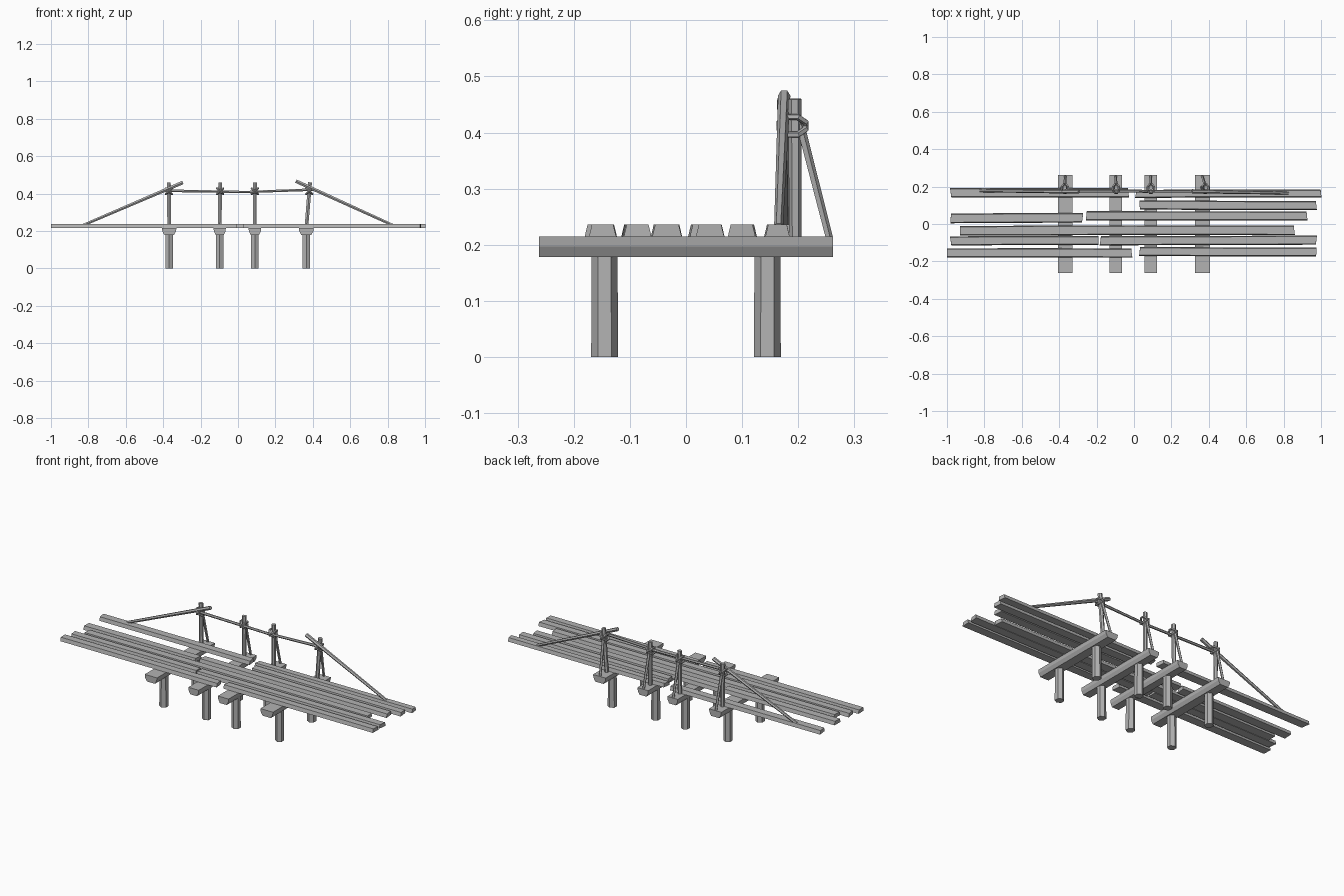
import bpy, bmesh, math, random
from mathutils import Vector, Matrix

random.seed(4)
cube = bpy.data.objects.get("Cube")
if cube:
    bpy.data.objects.remove(cube, do_unlink=True)

GREY = 0.45
wood = bpy.data.materials.new("weathered_grey_wood")
wood.use_nodes = True
wood.diffuse_color = (GREY, GREY, GREY, 1)
wood.node_tree.nodes["Principled BSDF"].inputs["Base Color"].default_value = (GREY, GREY, GREY, 1)


def finish(name, bm):
    bmesh.ops.recalc_face_normals(bm, faces=bm.faces)
    mesh = bpy.data.meshes.new(name)
    bm.to_mesh(mesh)
    bm.free()
    mesh.materials.append(wood)
    obj = bpy.data.objects.new(name, mesh)
    bpy.context.collection.objects.link(obj)
    return obj


def loft(name, rings):
    """Closed prism through matching rings of points."""
    bm = bmesh.new()
    loops = [[bm.verts.new(p) for p in ring] for ring in rings]
    n = len(loops[0])
    for a, b in zip(loops, loops[1:]):
        for i in range(n):
            j = (i + 1) % n
            bm.faces.new((a[i], a[j], b[j], b[i]))
    bm.faces.new(loops[0])
    bm.faces.new(loops[-1])
    return finish(name, bm)


def pole(name, start, end, r0, r1, sides=6):
    """Tapered faceted pole between two points."""
    start, end = Vector(start), Vector(end)
    axis = (end - start).normalized()
    u = Vector((0, 1, 0))
    u = (u - axis * u.dot(axis)).normalized()
    v = axis.cross(u)
    angles = [math.tau * i / sides for i in range(sides)]
    return loft(name, [[c + (u * math.cos(a) + v * math.sin(a)) * r for a in angles]
                       for c, r in ((start, r0), (end, r1))])


def lashing(name, centre, tilt):
    """Rope loop tied around a post."""
    bm = bmesh.new()
    turn = Matrix.Translation(centre) @ Matrix.Rotation(tilt, 4, 'Y')
    major, minor, n, m = 0.025, 0.006, 8, 5
    grid = []
    for i in range(n):
        a = math.tau * (i + 0.5) / n
        row = []
        for k in range(m):
            b = math.tau * k / m
            r = major + minor * math.cos(b)
            row.append(bm.verts.new(turn @ Vector((r * math.cos(a), r * math.sin(a), minor * math.sin(b)))))
        grid.append(row)
    for i in range(n):
        for k in range(m):
            i2, k2 = (i + 1) % n, (k + 1) % m
            bm.faces.new((grid[i][k], grid[i2][k], grid[i2][k2], grid[i][k2]))
    return finish(name, bm)


def plank(name, x0, x1, y0, y1):
    """Deck board with bevelled sides and slightly uneven ends."""
    z0, z1, inset = 0.215, 0.236, 0.005
    rings = []
    for t in (0, 0.5, 1):
        x = x0 + (x1 - x0) * t
        dy = random.uniform(-0.003, 0.003)
        skew = random.uniform(-0.004, 0.004) if t != 0.5 else 0
        rings.append([(x - skew, y0 + dy, z0), (x + skew, y1 + dy, z0),
                      (x + skew, y1 + dy - inset, z1), (x - skew, y0 + dy + inset, z1)])
    return loft(name, rings)


# Trestles: half-round crossbeam on two piles, with a braced railing post
for n, (x, half, lean) in enumerate([(-0.368, 0.039, -0.002), (-0.098, 0.033, 0.003),
                                     (0.09, 0.034, 0), (0.365, 0.04, 0.02)], 1):
    section = [(-half, 0.215), (half, 0.215), (half * 0.93, 0.197), (half * 0.65, 0.178),
               (-half * 0.65, 0.178), (-half * 0.93, 0.197)]
    loft(f"crossbeam_{n}", [[(x + px, y, z) for px, z in section] for y in (-0.262, 0.262)])
    for side, y in (("front", -0.145), ("back", 0.145)):
        pole(f"{side}_pile_{n}", (x, y, 0), (x, y, 0.182), 0.024, 0.023)
    pole(f"railing_post_{n}", (x, 0.195, 0.21), (x + lean, 0.194, 0.46), 0.011, 0.012)
    pole(f"back_brace_{n}", (x, 0.255, 0.212), (x + lean * 0.8, 0.203, 0.415), 0.007, 0.008, 5)
    for k, tilt in enumerate((0.75, -0.75), 1):
        lashing(f"rope_lashing_{n}_{k}", (x + lean * 0.8, 0.19, 0.412), tilt)

# Deck boards, from back to front
boards = [(-0.98, -0.03, 0.143, 0.194), (0.01, 1.0, 0.14, 0.183),
          (0.03, 0.975, 0.077, 0.126), (-0.255, 0.925, 0.016, 0.066),
          (-0.98, -0.275, 0.005, 0.057), (-0.93, 0.857, -0.06, -0.008),
          (-0.98, -0.19, -0.115, -0.066), (-0.18, 0.975, -0.113, -0.064),
          (-1.0, -0.012, -0.18, -0.13), (0.03, 0.975, -0.17, -0.122)]
for n, board in enumerate(boards, 1):
    plank(f"deck_board_{n}", *board)

# Handrails and the sloping end rails
pole("left_handrail", (0.405, 0.176, 0.421), (0.045, 0.174, 0.408), 0.008, 0.007)
pole("right_handrail", (-0.39, 0.176, 0.415), (0.1, 0.176, 0.407), 0.008, 0.007)
pole("left_end_rail", (0.825, 0.165, 0.232), (0.31, 0.175, 0.466), 0.008, 0.011)
pole("right_end_rail", (-0.825, 0.178, 0.232), (-0.295, 0.173, 0.459), 0.008, 0.011)
